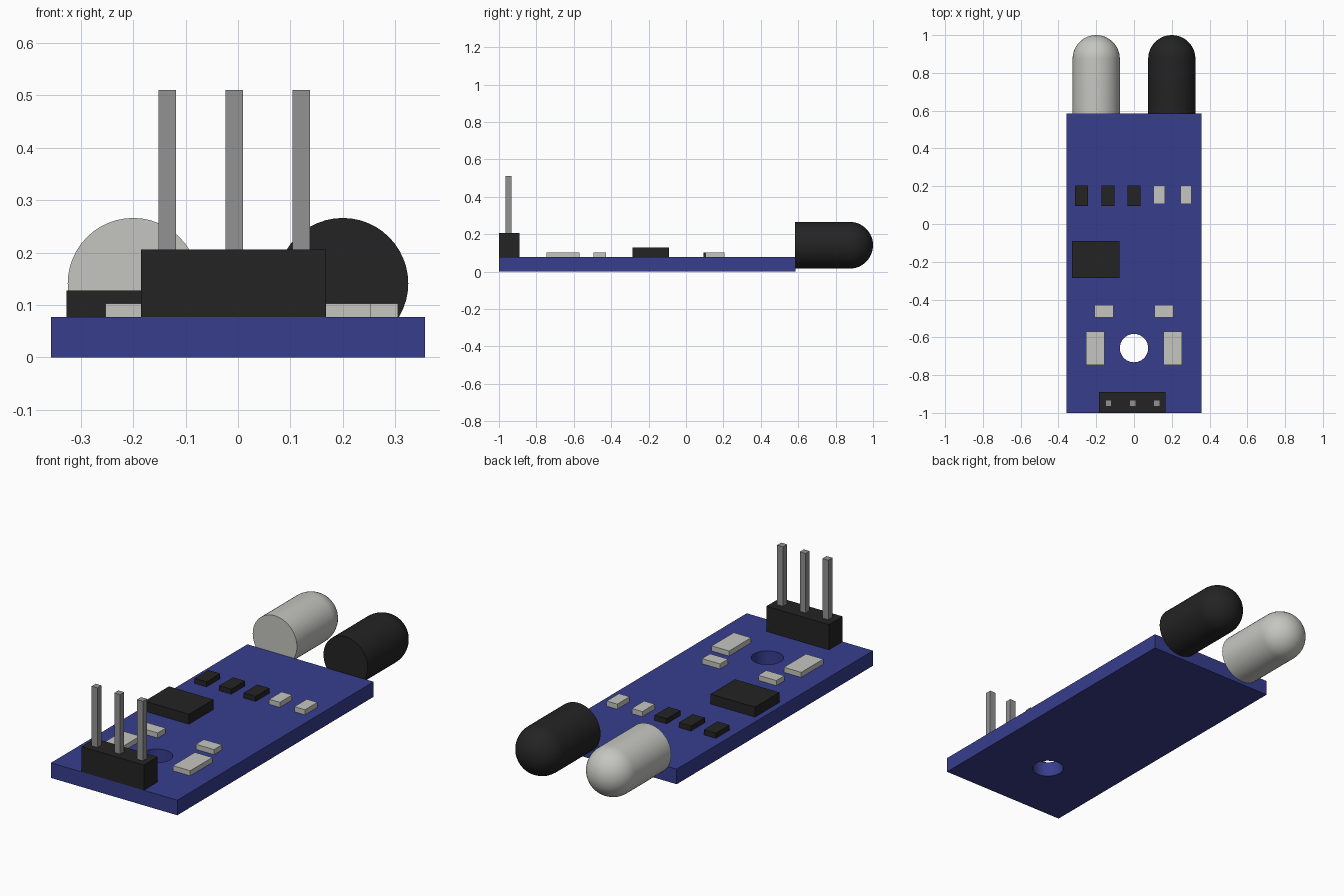
import bpy, bmesh, math
from mathutils import Matrix

if "Cube" in bpy.data.objects:
    bpy.data.objects.remove(bpy.data.objects["Cube"])


def material(name, rgb):
    m = bpy.data.materials.new(name)
    m.diffuse_color = (*rgb, 1)
    m.use_nodes = True
    m.node_tree.nodes["Principled BSDF"].inputs["Base Color"].default_value = m.diffuse_color
    return m


BLUE = material("board blue", (0.038, 0.047, 0.27))
BLACK = material("black plastic", (0.017, 0.017, 0.017))
WHITE = material("pale grey", (0.56, 0.56, 0.53))
METAL = material("pin grey", (0.29, 0.29, 0.29))
TOP = 0.077  # upper face of the board


def finish(name, bm, mat):
    bmesh.ops.recalc_face_normals(bm, faces=bm.faces)
    me = bpy.data.meshes.new(name)
    bm.to_mesh(me)
    bm.free()
    ob = bpy.data.objects.new(name, me)
    bpy.context.collection.objects.link(ob)
    me.materials.append(mat)
    return ob


def box(name, x0, x1, y0, y1, z0, z1, mat):
    bm = bmesh.new()
    bmesh.ops.create_cube(bm, size=1)
    bm.transform(Matrix.Translation(((x0 + x1) / 2, (y0 + y1) / 2, (z0 + z1) / 2))
                 @ Matrix.Diagonal((x1 - x0, y1 - y0, z1 - z0, 1)))
    return finish(name, bm, mat)


def led(name, x, mat, r=0.125, segs=48, rings=12):
    # Flat-based cylinder with a domed tip, spun around the y axis
    prof = [(0, 0.583), (r, 0.583)]
    prof += [(r * math.cos(a), 0.875 + r * math.sin(a))
             for a in (i * math.pi / 2 / rings for i in range(rings + 1))]
    bm = bmesh.new()
    vs = [bm.verts.new((x + p, y, 0.141)) for p, y in prof]
    es = [bm.edges.new(pair) for pair in zip(vs, vs[1:])]
    bmesh.ops.spin(bm, geom=vs + es, cent=(x, 0, 0.141), axis=(0, 1, 0),
                   angle=math.tau, steps=segs)
    bmesh.ops.remove_doubles(bm, verts=bm.verts, dist=1e-4)
    ob = finish(name, bm, mat)
    bpy.ops.object.select_all(action='DESELECT')
    ob.select_set(True)
    bpy.context.view_layer.objects.active = ob
    bpy.ops.object.shade_smooth_by_angle(angle=math.radians(35))


# Circuit board with a drilled mounting hole
board = box("board", -0.357, 0.357, -1, 0.585, 0, TOP, BLUE)
bm = bmesh.new()
bmesh.ops.create_cone(bm, cap_ends=True, segments=48, radius1=0.075, radius2=0.075,
                      depth=0.4, matrix=Matrix.Translation((0, -0.657, 0.04)))
drill = finish("hole_cutter", bm, BLUE)
drill.hide_render = True
drill.hide_set(True)
cut = board.modifiers.new("hole", 'BOOLEAN')
cut.operation, cut.object, cut.solver = 'DIFFERENCE', drill, 'EXACT'

# Emitter and receiver
led("clear_led", -0.2, WHITE)
led("dark_led", 0.2, BLACK)

# Pin header
box("header_block", -0.185, 0.168, -1, -0.89, TOP, 0.206, BLACK)
for i in range(3):
    x = -0.135 + 0.128 * i
    box(f"header_pin_{i + 1}", x - 0.0165, x + 0.0165, -0.965, -0.932, 0.2, 0.51, METAL)

# Main chip
box("chip", -0.327, -0.076, -0.287, -0.09, TOP, 0.128, BLACK)

# Row of small surface-mount parts
for i, x in enumerate((-0.278, -0.138, 0)):
    box(f"resistor_{i + 1}", x - 0.034, x + 0.034, 0.094, 0.205, TOP, 0.103, BLACK)
for i, x in enumerate((0.133, 0.275)):
    box(f"capacitor_{i + 1}", x - 0.03, x + 0.03, 0.105, 0.205, TOP, 0.103, WHITE)

# Mirrored pale parts beside the hole
for side, s in (("left", -1), ("right", 1)):
    for name, x, w, y0, y1 in (("small_lamp", 0.159, 0.051, -0.494, -0.429),
                               ("large_lamp", 0.204, 0.049, -0.747, -0.569)):
        box(f"{name}_{side}", s * x - w, s * x + w, y0, y1, TOP, 0.103, WHITE)
